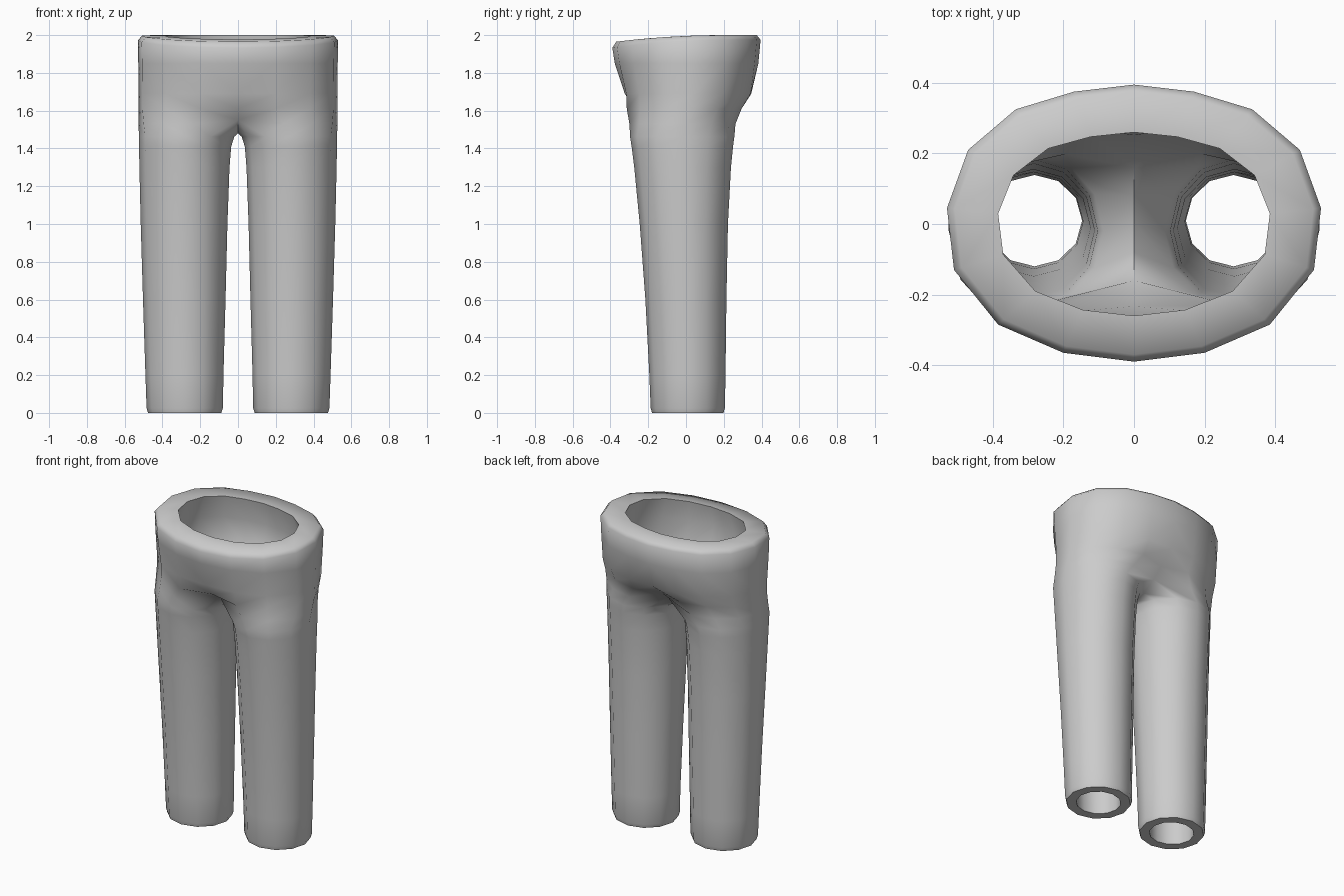
import bpy, bmesh, math

if "Cube" in bpy.data.objects:
    bpy.data.objects.remove(bpy.data.objects["Cube"])

# Half outline of the waist, from centre back round the side to centre front
WAIST = [(0, .395), (.17, .375), (.335, .325), (.47, .21), (.53, .045),
         (.51, -.13), (.385, -.285), (.2, -.365), (0, -.39)]


def waist_ring(z, half_width, front, back, dent=1.0, tilt=0.0):
    """Open half ring; dent pulls the centre seam in, tilt drops the front."""
    ring = []
    for i, (x, y) in enumerate(WAIST):
        px = x / .53 * half_width
        py = y / .395 * back if y > 0 else y / .39 * front
        if i in (0, 8):
            py *= dent
        ring.append((px, py, z - tilt * (max(0, .2 - py) / .57) ** 2))
    return ring


def leg_ring(z, inner, outer, front, back, wall=0.0):
    """Closed twelve-sided leg ring, inset by the wall thickness."""
    cx, rx = (inner + outer) / 2, (outer - inner) / 2 - wall
    cy, ry = (back - front) / 2, (back + front) / 2 - wall
    ring = []
    for i in range(12):
        a = math.radians(120 - 30 * i)
        ring.append((cx + rx * math.cos(a), cy + ry * math.sin(a), z))
    return ring


def crotch_ring(z, half_width, front, back, seam):
    """Ring that joins half the waist to one leg along the centre seam."""
    waist = waist_ring(z, half_width, front * 1.03, back * 1.03)
    leg = leg_ring(z, .03, half_width, front, back)
    ring = [tuple((a + b) / 2 for a, b in zip(p, q)) for p, q in zip(waist, leg)]
    ring += [None] * 3
    for i, (y, sz) in zip((0, 11, 10, 9, 8), seam):
        ring[i] = (0, y, sz)
    return ring


# Leg profile: height, inner x, outer x, front depth, back depth
LEG = [(1.462, .02, .525, .296, .256), (1.41, .036, .524, .288, .249),
       (1.3, .045, .522, .274, .238), (1.0, .056, .515, .245, .222),
       (.6, .066, .503, .215, .214), (.2, .077, .49, .194, .209),
       (.025, .08, .484, .187, .206)]
WALL = .067

rings = [
    # lining of the hips, going up
    waist_ring(1.69, .455, .265, .285, .88),
    waist_ring(1.85, .43, .28, .29),
    waist_ring(2.0, .385, .26, .26, tilt=.035),
    # rounded waistband
    waist_ring(2.0, .508, .37, .375, tilt=.035),
    waist_ring(1.975, .53, .39, .395, tilt=.04),
    # outside of the hips, going down
    waist_ring(1.85, .528, .377, .383),
    waist_ring(1.69, .526, .338, .36, .96),
    waist_ring(1.61, .526, .335, .31, .8),
    crotch_ring(1.53, .526, .305, .265,
                [(.18, 1.55), (.09, 1.495), (0, 1.48), (-.09, 1.495), (-.18, 1.55)]),
]
# outside of the leg, hem, then the lining back up
rings += [leg_ring(*p) for p in LEG]
rings.append(leg_ring(0, .088, .476, .18, .198))
rings.append(leg_ring(0, .08, .484, .187, .206, WALL))
rings += [leg_ring(*p, WALL) for p in reversed(LEG[:-1])]
rings.append(crotch_ring(1.55, .455, .235, .2,
             [(.16, 1.62), (.08, 1.575), (0, 1.56), (-.08, 1.575), (-.16, 1.62)]))

# Skin the loop of rings
bm = bmesh.new()
verts = [[bm.verts.new(p) for p in r] for r in rings]
for k, a in enumerate(verts):
    b = verts[(k + 1) % len(verts)]
    closed = len(a) == 12 and len(b) == 12
    for i in range(12 if closed else 8):
        j = (i + 1) % 12
        bm.faces.new((a[i], a[j], b[j], b[i]))
bmesh.ops.recalc_face_normals(bm, faces=bm.faces)
# The first face of the outer waist must look outwards
bm.faces.ensure_lookup_table()
face = max(bm.faces, key=lambda f: f.calc_center_median().x)
if face.normal.x < 0:
    bmesh.ops.reverse_faces(bm, faces=bm.faces)

mesh = bpy.data.meshes.new("trousers")
bm.to_mesh(mesh)
bm.free()
trousers = bpy.data.objects.new("trousers", mesh)
bpy.context.collection.objects.link(trousers)

grey = bpy.data.materials.new("plain grey")
grey.diffuse_color = (.6, .6, .6, 1)
grey.use_nodes = True
grey.node_tree.nodes["Principled BSDF"].inputs["Base Color"].default_value = grey.diffuse_color
mesh.materials.append(grey)

# Mirror to the other leg, then smooth all but the hard rim edges
bpy.context.view_layer.objects.active = trousers
trousers.select_set(True)
mirror = trousers.modifiers.new("mirror", 'MIRROR')
mirror.use_clip = True
bpy.ops.object.modifier_apply(modifier="mirror")
bpy.ops.object.shade_smooth_by_angle(angle=math.radians(70))
